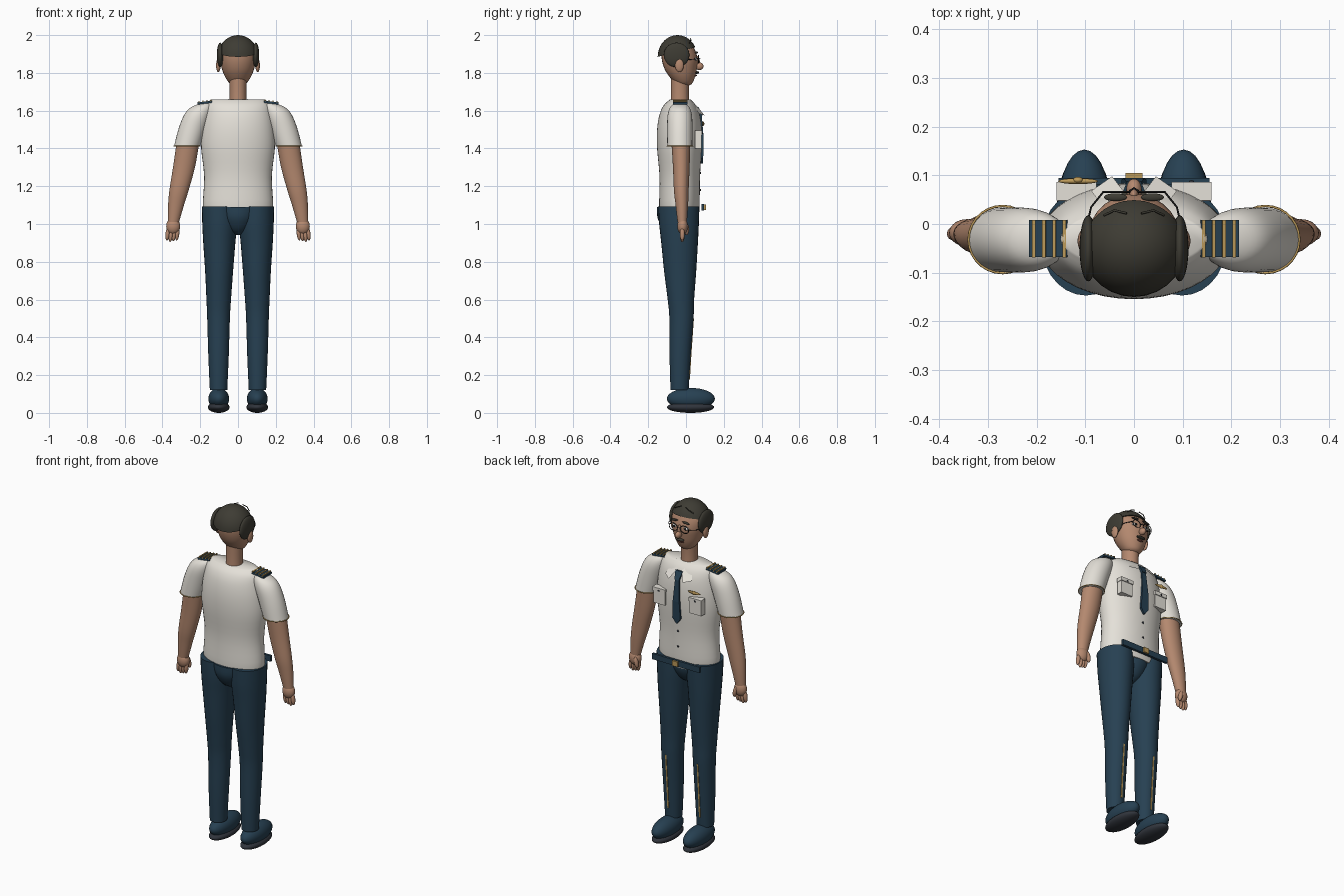
import bpy, bmesh, math
from mathutils import Vector, Matrix

if "Cube" in bpy.data.objects:
    bpy.data.objects.remove(bpy.data.objects["Cube"], do_unlink=True)


def material(name, r, g, b):
    m = bpy.data.materials.new(name)
    m.use_nodes = True
    m.diffuse_color = (r, g, b, 1)
    m.node_tree.nodes["Principled BSDF"].inputs["Base Color"].default_value = (r, g, b, 1)
    return m


SKIN = material("skin", .46, .25, .16)
SHIRT = material("shirt_white", .78, .75, .69)
NAVY = material("navy_cloth", .02, .052, .085)
HAIR = material("dark_hair", .048, .045, .034)
GOLD = material("gold", .5, .32, .1)
SOLE = material("sole_grey", .03, .035, .045)
BLACK = material("black", .012, .012, .012)
LIP = material("lip", .2, .07, .05)
EYE = material("eye_white", .8, .8, .78)


def finish(bm, name, mat, smooth=True):
    bmesh.ops.recalc_face_normals(bm, faces=bm.faces)
    mesh = bpy.data.meshes.new(name)
    bm.to_mesh(mesh)
    bm.free()
    mesh.materials.append(mat)
    ob = bpy.data.objects.new(name, mesh)
    bpy.context.collection.objects.link(ob)
    if smooth:
        bpy.context.view_layer.objects.active = ob
        ob.select_set(True)
        bpy.ops.object.shade_smooth_by_angle(angle=math.radians(50))
        ob.select_set(False)
    return ob


def spline(rows, steps=4):
    """Catmull-Rom rows between the given cross-sections."""
    p = [Vector(r) for r in rows]
    p = [p[0]] + p + [p[-1]]
    out = []
    for a, b, c, d in zip(p, p[1:], p[2:], p[3:]):
        for i in range(steps):
            t = i / steps
            out.append(b + (c - a) * t / 2 + (a * 2 - b * 5 + c * 4 - d) * t * t / 2
                       + (b * 3 - a - c * 3 + d) * t ** 3 / 2)
    return out + [p[-1]]


def loft(name, mat, rows, side=1, n=28):
    """Stack of ellipses, each row being z, cx, cy, rx, ry."""
    bm = bmesh.new()
    rings = []
    for z, cx, cy, rx, ry in spline(rows):
        rings.append([bm.verts.new((side * (cx + rx * math.cos(a)), cy + ry * math.sin(a), z))
                      for a in (math.tau * i / n for i in range(n))])
    for lo, hi in zip(rings, rings[1:]):
        for i in range(n):
            j = (i + 1) % n
            bm.faces.new((lo[i], lo[j], hi[j], hi[i]))
    bm.faces.new(rings[0])
    bm.faces.new(rings[-1])
    return finish(bm, name, mat)


def plate(name, mat, rows, thick=.008):
    """Thin upright strip, each row being z, cx, half width, front y."""
    bm = bmesh.new()
    pairs = [[bm.verts.new((cx + s * w, y, z)) for s in (-1, 1)] for z, cx, w, y in rows]
    for lo, hi in zip(pairs, pairs[1:]):
        bm.faces.new((lo[0], lo[1], hi[1], hi[0]))
    ext = bmesh.ops.extrude_face_region(bm, geom=bm.faces[:])
    bmesh.ops.translate(bm, vec=(0, -thick, 0),
                        verts=[v for v in ext["geom"] if isinstance(v, bmesh.types.BMVert)])
    return finish(bm, name, mat, False)


def ball(name, mat, c, r, cut=None, rot=0):
    bm = bmesh.new()
    bmesh.ops.create_uvsphere(bm, u_segments=28, v_segments=18, radius=1)
    bmesh.ops.transform(bm, verts=bm.verts, matrix=Matrix.Translation(c)
                        @ Matrix.Rotation(rot, 4, 'Y') @ Matrix.Diagonal((*r, 1)))
    if cut:
        res = bmesh.ops.bisect_plane(bm, geom=bm.verts[:] + bm.edges[:] + bm.faces[:],
                                     plane_co=cut[0], plane_no=cut[1], clear_inner=True)
        bmesh.ops.holes_fill(bm, edges=[e for e in bm.edges if e.is_boundary])
    return finish(bm, name, mat)


def box(name, mat, c, size, rot=0):
    bm = bmesh.new()
    bmesh.ops.create_cube(bm, size=1)
    bmesh.ops.transform(bm, verts=bm.verts, matrix=Matrix.Translation(c)
                        @ Matrix.Rotation(rot, 4, 'Y') @ Matrix.Diagonal((*size, 1)))
    return finish(bm, name, mat, False)


def tube(name, mat, points, r, closed=False):
    cu = bpy.data.curves.new(name, 'CURVE')
    cu.dimensions = '3D'
    cu.bevel_depth = r
    cu.bevel_resolution = 2
    cu.use_fill_caps = True
    sp = cu.splines.new('POLY')
    sp.points.add(len(points) - 1)
    for p, co in zip(sp.points, points):
        p.co = (*co, 1)
    sp.use_cyclic_u = closed
    cu.materials.append(mat)
    ob = bpy.data.objects.new(name, cu)
    bpy.context.collection.objects.link(ob)


def circle(fn, n=28):
    return [fn(math.cos(math.tau * i / n), math.sin(math.tau * i / n)) for i in range(n)]


# Torso, neck and hips
loft("shirt_body", SHIRT, [
    (1.05, 0, -.035, .172, .1), (1.1, 0, -.035, .186, .107), (1.25, 0, -.033, .179, .107),
    (1.4, 0, -.035, .195, .118), (1.5, 0, -.035, .192, .118), (1.58, 0, -.034, .18, .106),
    (1.63, 0, -.033, .168, .084), (1.658, 0, -.03, .145, .056)], n=40)
loft("neck", SKIN, [(1.62, 0, -.032, .046, .049), (1.7, 0, -.032, .044, .047), (1.79, 0, -.03, .046, .05)])
loft("trouser_seat", NAVY, [(.943, 0, -.045, .02, .03), (.97, 0, -.045, .062, .072),
                            (1.03, 0, -.045, .1, .105), (1.09, 0, -.045, .115, .109)])

# Head and hair
loft("head", SKIN, [
    (1.733, 0, -.01, .022, .026), (1.745, 0, -.012, .045, .045), (1.78, 0, -.02, .069, .068),
    (1.82, 0, -.028, .085, .085), (1.87, 0, -.033, .096, .095), (1.92, 0, -.04, .096, .088),
    (1.96, 0, -.045, .07, .07), (1.98, 0, -.045, .03, .03)])
ball("hair_cap", HAIR, (0, -.045, 1.885), (.108, .105, .115), ((0, -.05, 1.91), (0, -.25, 1)))
ball("nose", SKIN, (0, .07, 1.835), (.016, .023, .02))
ball("nose_bridge", SKIN, (0, .06, 1.86), (.01, .013, .03))
ball("moustache", HAIR, (0, .058, 1.802), (.028, .012, .007))
ball("mouth", LIP, (0, .05, 1.787), (.02, .008, .005))
tube("glasses_bridge", BLACK, [(-.009, .068, 1.875), (0, .074, 1.878), (.009, .068, 1.875)], .002)

# Tie, belt and shirt buttons
plate("tie", NAVY, [(1.32, 0, .003, .089), (1.35, 0, .026, .091), (1.45, 0, .021, .094),
                    (1.58, 0, .013, .083)], .012)
plate("tie_knot", NAVY, [(1.575, 0, .014, .088), (1.62, 0, .023, .066)], .02)
box("belt", NAVY, (0, .088, 1.088), (.31, .014, .034))
box("belt_buckle", GOLD, (0, .1, 1.088), (.034, .01, .03))
for z in (1.27, 1.18):
    ball("shirt_button", SOLE, (0, .076, z), (.006, .004, .006))
ball("wing_badge", GOLD, (-.115, .088, 1.53), (.041, .006, .008))
ball("wing_badge_centre", GOLD, (-.115, .09, 1.53), (.011, .007, .012))

for s, side in ((1, "left"), (-1, "right")):
    # Face and side hair
    ball(side + "_side_hair", HAIR, (s * .094, -.05, 1.895), (.018, .068, .065))
    ball(side + "_ear", SKIN, (s * .104, -.035, 1.84), (.012, .023, .036))
    ball(side + "_eye", EYE, (s * .036, .05, 1.873), (.017, .01, .009))
    ball(side + "_pupil", BLACK, (s * .036, .057, 1.873), (.007, .005, .007))
    ball(side + "_eyebrow", HAIR, (s * .038, .055, 1.908), (.024, .008, .005), rot=s * .12)
    tube(side + "_glasses_rim", BLACK,
         circle(lambda c, d: (s * .036 + .027 * c, .066, 1.872 + .021 * d)), .002, True)
    tube(side + "_glasses_arm", BLACK, [(s * .063, .066, 1.876), (s * .088, .035, 1.872),
                                        (s * .104, -.03, 1.868)], .002)
    tube(side + "_hair_strand", HAIR, [(s * .015, .022, 1.982), (s * .04, .028, 1.972),
                                       (s * .062, .018, 1.957)], .0025)

    # Collar, pockets and shoulder boards
    bm = bmesh.new()
    flap = [(.014, .058, 1.625), (.045, .098, 1.575), (.088, .068, 1.585), (.05, .018, 1.662)]
    face = bm.faces.new([bm.verts.new((s * x, y, z)) for x, y, z in flap])
    bmesh.ops.solidify(bm, geom=[face], thickness=.008)
    finish(bm, side + "_collar", SHIRT, False)
    box(side + "_pocket", SHIRT, (s * .118, .064, 1.445), (.076, .034, .09))
    box(side + "_pocket_flap", SHIRT, (s * .118, .067, 1.483), (.082, .038, .022))
    ball(side + "_pocket_button", SOLE, (s * .118, .087, 1.48), (.005, .003, .005))
    box(side + "_shoulder_board", NAVY, (s * .176, -.03, 1.643), (.078, .076, .012), s * .12)
    for i in range(4):
        x = .143 + .021 * i
        box(side + "_rank_stripe", GOLD, (s * x, -.03, 1.654 - .0025 * i), (.007, .077, .008), s * .12)

    # Sleeve and arm
    loft(side + "_sleeve", SHIRT, [
        (1.41, .27, -.033, .069, .066), (1.5, .243, -.033, .073, .067), (1.57, .217, -.033, .072, .065),
        (1.61, .197, -.033, .063, .055), (1.632, .178, -.033, .04, .038), (1.64, .165, -.033, .02, .02)], s)
    tube(side + "_cuff_trim", GOLD,
         circle(lambda c, d: (s * .27 + .07 * c, -.032 + .069 * d, 1.412)), .0025, True)
    loft(side + "_arm", SKIN, [
        (1.01, .342, -.02, .03, .025), (1.1, .328, -.022, .042, .033), (1.18, .312, -.025, .051, .039),
        (1.3, .286, -.025, .058, .044), (1.43, .265, -.027, .06, .05)], s)

    # Hand
    ball(side + "_palm", SKIN, (s * .343, -.018, .988), (.037, .028, .043))
    for i in range(4):
        ball(side + "_finger", SKIN, (s * (.322 + .017 * i), -.02, .947 - .004 * (i % 3)),
             (.011, .013, .034), rot=s * -.1)
    ball(side + "_thumb", SKIN, (s * .322, .003, .972), (.012, .013, .032), rot=s * .2)

    # Trouser leg with front piping
    loft(side + "_leg", NAVY, [
        (.12, .103, -.034, .046, .048), (.3, .103, -.031, .054, .056), (.5, .103, -.024, .06, .064),
        (.6, .102, -.027, .065, .07), (.75, .1, -.031, .074, .085), (.9, .099, -.034, .085, .097),
        (1, .097, -.037, .092, .105), (1.092, .099, -.038, .092, .109)], s)
    plate(side + "_leg_piping", GOLD, [(.18, s * .103, .004, .021), (.3, s * .103, .004, .028),
                                       (.5, s * .103, .004, .042)])

    # Shoe
    ball(side + "_shoe", NAVY, (s * .102, .026, .075), (.055, .127, .057))
    ball(side + "_shoe_sole", SOLE, (s * .102, .024, .03), (.057, .125, .03))
